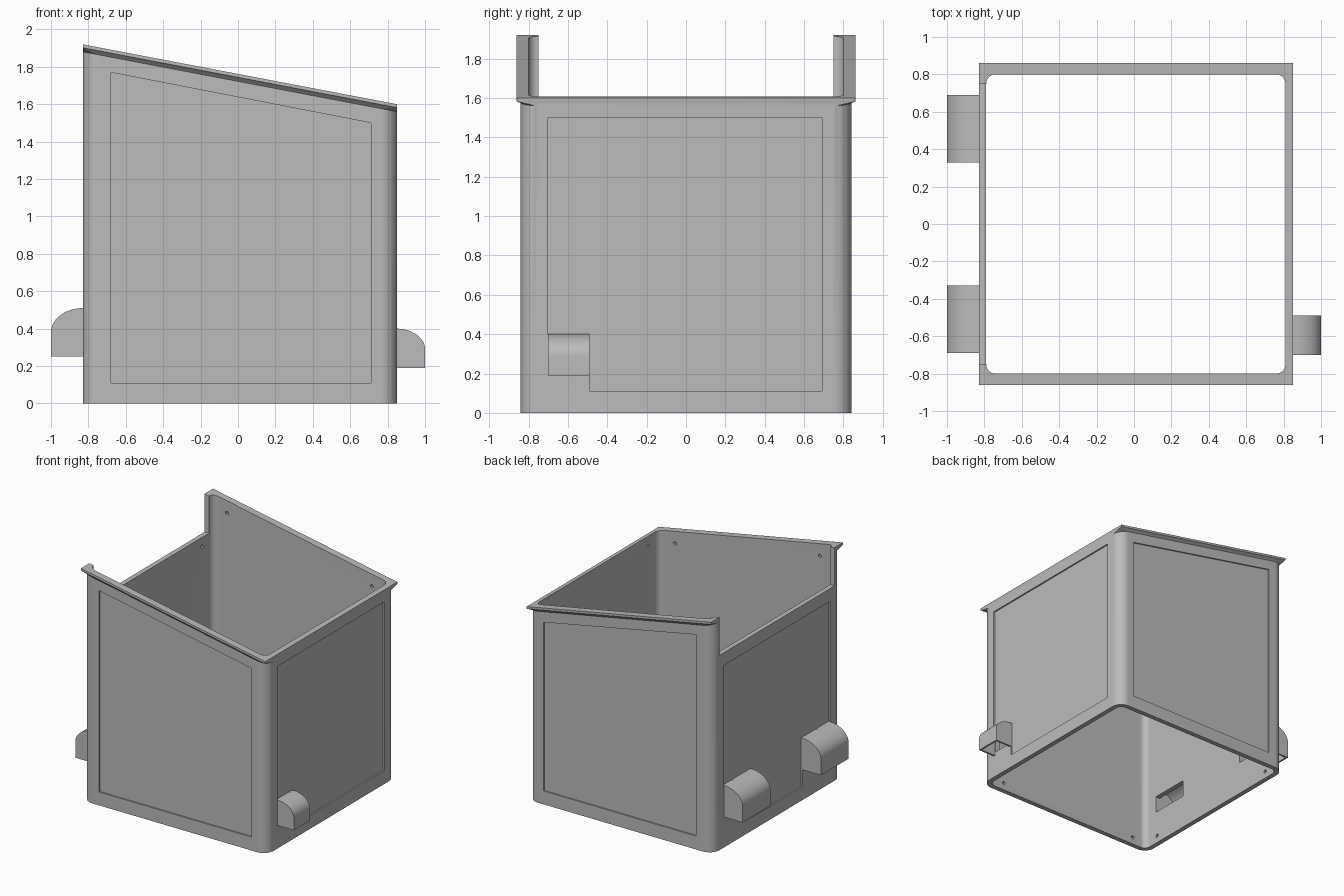
import bpy, bmesh, math
from mathutils import Vector

if "Cube" in bpy.data.objects:
    bpy.data.objects.remove(bpy.data.objects["Cube"])

grey = bpy.data.materials.new("light grey")
grey.diffuse_color = (0.5, 0.5, 0.5, 1)
grey.use_nodes = True
grey.node_tree.nodes["Principled BSDF"].inputs["Base Color"].default_value = grey.diffuse_color

X0, X1, Y, LIP = -0.83, 0.85, 0.84, 0.86   # outer walls and rim overhang
T = 0.04                                   # wall thickness


def top(x):
    """Height of the sloping rim."""
    return 1.92 - (x - X0) * 0.32 / (X1 - X0)


def finish(bm, name):
    bmesh.ops.recalc_face_normals(bm, faces=bm.faces)
    me = bpy.data.meshes.new(name)
    bm.to_mesh(me)
    bm.free()
    ob = bpy.data.objects.new(name, me)
    bpy.context.collection.objects.link(ob)
    me.materials.append(grey)
    return ob


def prism(bm, pts, vec):
    """Extrude a flat polygon along a vector."""
    vec = Vector(vec)
    a = [bm.verts.new(p) for p in pts]
    b = [bm.verts.new(Vector(p) + vec) for p in pts]
    n = len(a)
    bm.faces.new(a)
    bm.faces.new(b[::-1])
    for i in range(n):
        bm.faces.new((a[i], b[i], b[(i + 1) % n], a[(i + 1) % n]))


def box(bm, x, y, z):
    prism(bm, [(x[0], y[0], z[0]), (x[1], y[0], z[0]),
               (x[1], y[1], z[0]), (x[0], y[1], z[0])], (0, 0, z[1] - z[0]))


def cut(ob, cutter):
    m = ob.modifiers.new("cut", 'BOOLEAN')
    m.object, m.operation, m.solver = cutter, 'DIFFERENCE', 'EXACT'
    bpy.context.view_layer.objects.active = ob
    bpy.ops.object.modifier_apply(modifier=m.name)
    bpy.data.objects.remove(cutter)


def smooth(ob):
    bpy.ops.object.select_all(action='DESELECT')
    ob.select_set(True)
    bpy.context.view_layer.objects.active = ob
    bpy.ops.object.shade_smooth_by_angle(angle=math.radians(30))


def ring(bm, x0, x1, y, r, height, n=10):
    """Rounded rectangle loop; height gives z for each x."""
    loop = []
    for k, (cx, cy) in enumerate([(x1 - r, y - r), (x0 + r, y - r),
                                  (x0 + r, r - y), (x1 - r, r - y)]):
        for i in range(n + 1):
            a = math.pi / 2 * (k + i / n)
            x = cx + r * math.cos(a)
            loop.append(bm.verts.new((x, cy + r * math.sin(a), height(x))))
    return loop


# Open shell: rounded walls flaring into a square-cornered sloping rim
bm = bmesh.new()
loops = [ring(bm, X0, X1, Y, 0.09, lambda x: 0),
         ring(bm, X0, X1, Y, 0.09, lambda x: top(x) - 0.04),
         ring(bm, X0, X1, LIP, 0.001, lambda x: top(x) - 0.018),
         ring(bm, X0, X1, LIP, 0.001, top),
         ring(bm, X0 + T, X1 - T, Y - T, 0.05, top),
         ring(bm, X0 + T, X1 - T, Y - T, 0.05, lambda x: 0)]
for a, b in zip(loops, loops[1:] + loops[:1]):
    for i in range(len(a)):
        j = (i + 1) % len(a)
        bm.faces.new((a[i], a[j], b[j], b[i]))
shell = finish(bm, "box_shell")

# Cutters: lowered side, recessed panels, vent slots and blind screw holes
bm = bmesh.new()
D = 0.012
box(bm, (-1.0, -0.7), (-0.75, 0.75), (1.605, 2.3))
for s in (-1, 1):
    panel = [(-0.68, 0.11), (0.71, 0.11), (0.71, 1.5), (-0.68, 1.77)]
    prism(bm, [(x, s * (Y - D), z) for x, z in panel], (0, s * 0.1, 0))
right = [(-0.49, 0.11), (0.69, 0.11), (0.69, 1.5),
         (-0.70, 1.5), (-0.70, 0.40), (-0.49, 0.40)]
prism(bm, [(X1 - D, y, z) for y, z in right], (0.1, 0, 0))
left = [(-0.33, 0.11), (0.33, 0.11), (0.33, 0.51), (0.69, 0.51),
        (0.69, 1.5), (-0.69, 1.5), (-0.69, 0.51), (-0.33, 0.51)]
prism(bm, [(X0 + D, y, z) for y, z in left], (-0.1, 0, 0))
for s in (-1, 1):
    box(bm, (X0 - 0.1, X0 + 0.1), sorted((s * 0.345, s * 0.675)), (0.28, 0.42))
box(bm, (X1 - 0.1, X1 + 0.1), (-0.68, -0.51), (0.22, 0.33))


def hole(p, axis):
    """Small round blind hole centred on an inner wall face."""
    p, axis = Vector(p), Vector(axis)
    u = axis.cross(Vector((0, 0, 1)))
    pts = [p - axis * 0.02 + 0.014 * (u * math.cos(i * math.pi / 6)
           + Vector((0, 0, math.sin(i * math.pi / 6)))) for i in range(12)]
    prism(bm, pts, axis * 0.04)


for s in (-1, 1):
    for x in (-0.66, 0.66):
        for z in (0.06, top(x) - 0.1):
            hole((x, s * (Y - T), z), (0, s, 0))
    for z in (0.06, 1.53):
        hole((X0 + T, s * 0.66, z), (-1, 0, 0))
        hole((X1 - T, s * 0.66, z), (1, 0, 0))
cut(shell, finish(bm, "shell_cutter"))
smooth(shell)


def hood(name, wall, tip, y0, y1, z0, z1, z2):
    """Hollow hood, open below: upright front and quarter-ellipse roof."""
    s = 1 if tip > wall else -1

    def profile(w, t, low, up):
        arc = [(w + (t - w) * math.cos(i * math.pi / 24),
                z1 + (up - z1) * math.sin(i * math.pi / 24)) for i in range(13)]
        return [(w, low), (t, low)] + arc

    b = bmesh.new()
    prism(b, [(x, y0, z) for x, z in profile(wall - s * 0.002, tip, z0, z2)],
          (0, y1 - y0, 0))
    ob = finish(b, name)
    b = bmesh.new()
    w = 0.015
    prism(b, [(x, y0 + w, z) for x, z in
              profile(wall - s * 0.02, tip - s * w, z0 - 0.1, z2 - w)],
          (0, y1 - y0 - 2 * w, 0))
    cut(ob, finish(b, "hood_cutter"))
    smooth(ob)


# Vent hoods
hood("left_back_hood", X0, -1.0, 0.33, 0.69, 0.25, 0.38, 0.51)
hood("left_front_hood", X0, -1.0, -0.69, -0.33, 0.25, 0.38, 0.51)
hood("right_hood", X1, 1.0, -0.70, -0.49, 0.19, 0.29, 0.40)
